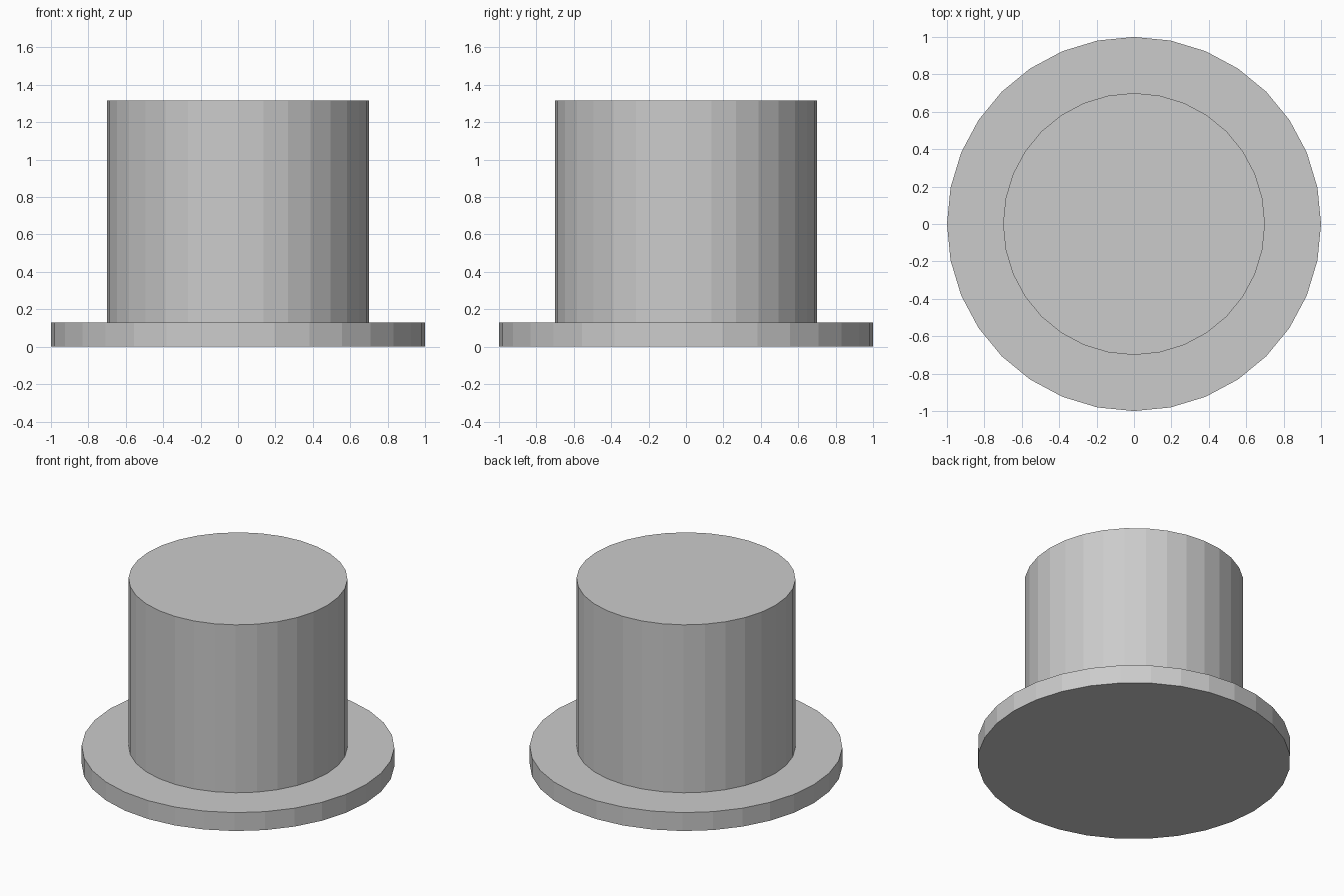
import bpy

if "Cube" in bpy.data.objects:
    bpy.data.objects.remove(bpy.data.objects["Cube"])


def disc(name, radius, z0, z1):
    """Flat-shaded 32-sided cylinder standing between two heights."""
    bpy.ops.mesh.primitive_cylinder_add(
        vertices=32, radius=radius, depth=z1 - z0,
        location=(0, 0, (z0 + z1) / 2))
    bpy.context.object.name = name


BRIM_TOP = 0.13

# Wide flat brim
disc("brim", 1.0, 0.0, BRIM_TOP)

# Tall crown standing on the brim
disc("crown", 0.70, BRIM_TOP, 1.315)
